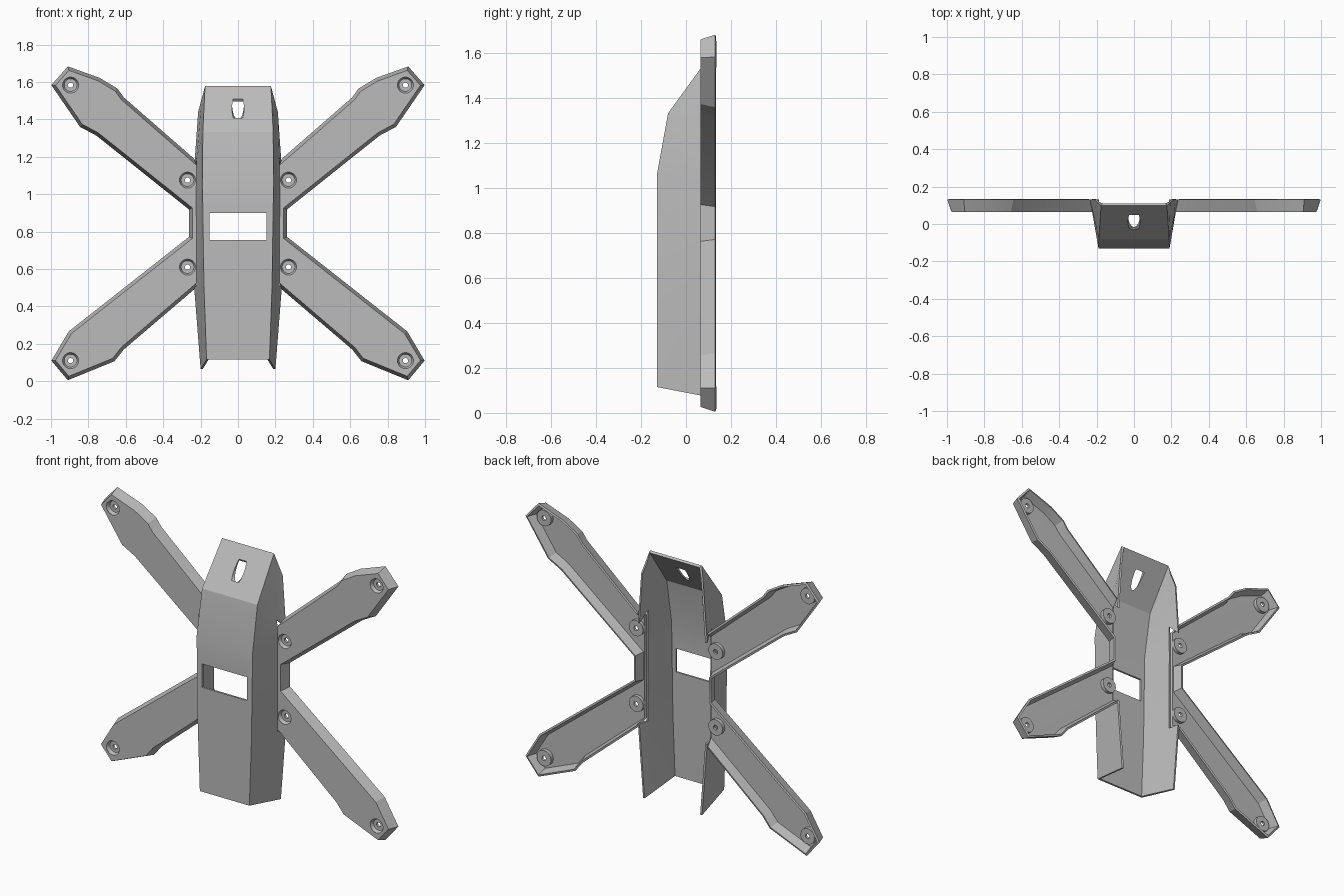
import bpy, bmesh, math
from mathutils import Vector, Matrix

cube = bpy.data.objects.get("Cube")
if cube:
    bpy.data.objects.remove(cube, do_unlink=True)

grey = bpy.data.materials.new("plain grey")
grey.use_nodes = True
colour = (0.5, 0.5, 0.5, 1)
grey.diffuse_color = colour
grey.node_tree.nodes["Principled BSDF"].inputs["Base Color"].default_value = colour

BACK, PLATE, WALL = 0.13, 0.065, 0.012
MID_Z = 0.845
SCREWS = [(0.895, 1.583), (0.895, 0.11), (0.27, 1.075), (0.27, 0.61)]


def make_object(name, bm):
    bmesh.ops.recalc_face_normals(bm, faces=bm.faces)
    mesh = bpy.data.meshes.new(name)
    bm.to_mesh(mesh)
    bm.free()
    mesh.materials.append(grey)
    obj = bpy.data.objects.new(name, mesh)
    bpy.context.collection.objects.link(obj)
    return obj


def apply(obj, kind, **settings):
    mod = obj.modifiers.new(kind.lower(), kind)
    for key, value in settings.items():
        setattr(mod, key, value)
    bpy.context.view_layer.objects.active = obj
    bpy.ops.object.modifier_apply(modifier=mod.name)


def cut(obj, bm):
    cutter = make_object("cutter", bm)
    cutter.hide_render = True
    apply(obj, "BOOLEAN", operation="DIFFERENCE", solver="EXACT", object=cutter)
    bpy.data.objects.remove(cutter, do_unlink=True)


def smooth(obj, degrees):
    bpy.ops.object.select_all(action="DESELECT")
    obj.select_set(True)
    bpy.context.view_layer.objects.active = obj
    bpy.ops.object.shade_smooth_by_angle(angle=math.radians(degrees))


def add_rod(bm, centre, radius, depth, tilt=math.pi / 2):
    bmesh.ops.create_cone(bm, cap_ends=True, segments=32, radius1=radius, radius2=radius, depth=depth,
                          matrix=Matrix.Translation(centre) @ Matrix.Rotation(tilt, 4, "X"))


# Central canopy: front corner and rear edge at each height
stations = [
    ((0.168, -0.13, 0.115), (0.20, BACK, 0.065)),
    ((0.182, -0.13, 0.51), (0.235, BACK, 0.51)),
    ((0.19, -0.13, 1.058), (0.235, BACK, 1.0)),
    ((0.188, -0.08, 1.333), (0.235, BACK, 1.13)),
    ((0.176, 0.098, 1.578), (0.213, BACK, 1.44)),
]
bm = bmesh.new()
rows = []
for front, back in stations:
    front, back = Vector(front), Vector(back)
    t = max(0.5, (PLATE - front.y) / (back.y - front.y))
    half = [back, front.lerp(back, t), front]
    left = [bm.verts.new(p) for p in half]
    right = [bm.verts.new((-p.x, p.y, p.z)) for p in half]
    rows.append(right + left[::-1])
for i, (low, high) in enumerate(zip(rows, rows[1:])):
    for j in range(5):
        if i in (1, 2) and j in (0, 4):
            continue  # side openings into the arms
        bm.faces.new((low[j], low[j + 1], high[j + 1], high[j]))
canopy = make_object("canopy", bm)
# Normals must point forward before thickening inward
if min(canopy.data.polygons, key=lambda p: p.center.y).normal.y > 0:
    canopy.data.flip_normals()
apply(canopy, "SOLIDIFY", thickness=WALL, offset=-1, use_even_offset=True)

# Front window and round hole in the sloping top
bm = bmesh.new()
bmesh.ops.create_cube(bm, size=1, matrix=Matrix.Translation((0, -0.13, 0.827))
                      @ Matrix.Diagonal((0.304, 0.1, 0.144, 1)))
add_rod(bm, (0, 0.01, 1.457), 0.032, 0.12, math.atan2(0.178, 0.245) + math.pi / 2)
cut(canopy, bm)
smooth(canopy, 20)

# Arm trays: rear rim outline of both arms on one side
outline = [Vector(p) for p in [
    (0.235, 1.19), (0.61, 1.517), (0.645, 1.565), (0.74, 1.622), (0.91, 1.683),
    (0.998, 1.583), (0.845, 1.36), (0.757, 1.313), (0.262, 0.918),
    (0.262, 0.772), (0.904, 0.267), (0.998, 0.11), (0.91, 0.005),
    (0.66, 0.107), (0.61, 0.17), (0.235, 0.49)]]


def inset(points, amount):
    result = []
    for i, p in enumerate(points):
        before = (p - points[i - 1]).normalized() if i else None
        after = (points[i + 1] - p).normalized() if i + 1 < len(points) else None
        a, b = before or after, after or before
        na, nb = Vector((a.y, -a.x)), Vector((b.y, -b.x))
        q = p + (na + nb) * amount / (1 + na.dot(nb))
        if before is None or after is None:
            q += a * ((0.222 - q.x) / a.x)  # meet the canopy wall
        result.append(q)
    return result


bm = bmesh.new()
rim = [bm.verts.new((p.x, BACK, p.y)) for p in outline]
face = [bm.verts.new((p.x, PLATE, p.y)) for p in inset(outline, 0.018)]
bm.faces.new(face)
for i in range(len(rim) - 1):
    bm.faces.new((rim[i], rim[i + 1], face[i + 1], face[i]))
arms = make_object("left_arms", bm)
if max(arms.data.polygons, key=lambda p: p.area).normal.y > 0:
    arms.data.flip_normals()
apply(arms, "SOLIDIFY", thickness=WALL, offset=-1, use_even_offset=True)
bm = bmesh.new()
for x, z in SCREWS:
    add_rod(bm, (x, PLATE, z), 0.044, 0.06)
cut(arms, bm)
smooth(arms, 20)

# Screw bosses: recessed cups with a through hole
profile = [(0.048, PLATE + 0.001), (0.048, 0.1), (0.014, 0.1), (0.014, 0.085),
           (0.034, 0.085), (0.043, PLATE + 0.001)]
bm = bmesh.new()
for x, z in SCREWS:
    rings = []
    for k in range(32):
        a = math.tau * k / 32
        rings.append([bm.verts.new((x + r * math.cos(a), y, z + r * math.sin(a))) for r, y in profile])
    for k in range(32):
        one, two = rings[k - 1], rings[k]
        for j in range(len(profile)):
            bm.faces.new((one[j - 1], one[j], two[j], two[j - 1]))
bosses = make_object("left_screw_bosses", bm)
smooth(bosses, 25)

# Mirror the arms and bosses to the other side
for obj in (arms, bosses):
    twin = obj.copy()
    twin.data = obj.data.copy()
    twin.name = obj.name.replace("left", "right")
    twin.data.transform(Matrix.Scale(-1, 4, (1, 0, 0)))
    twin.data.flip_normals()
    bpy.context.collection.objects.link(twin)
